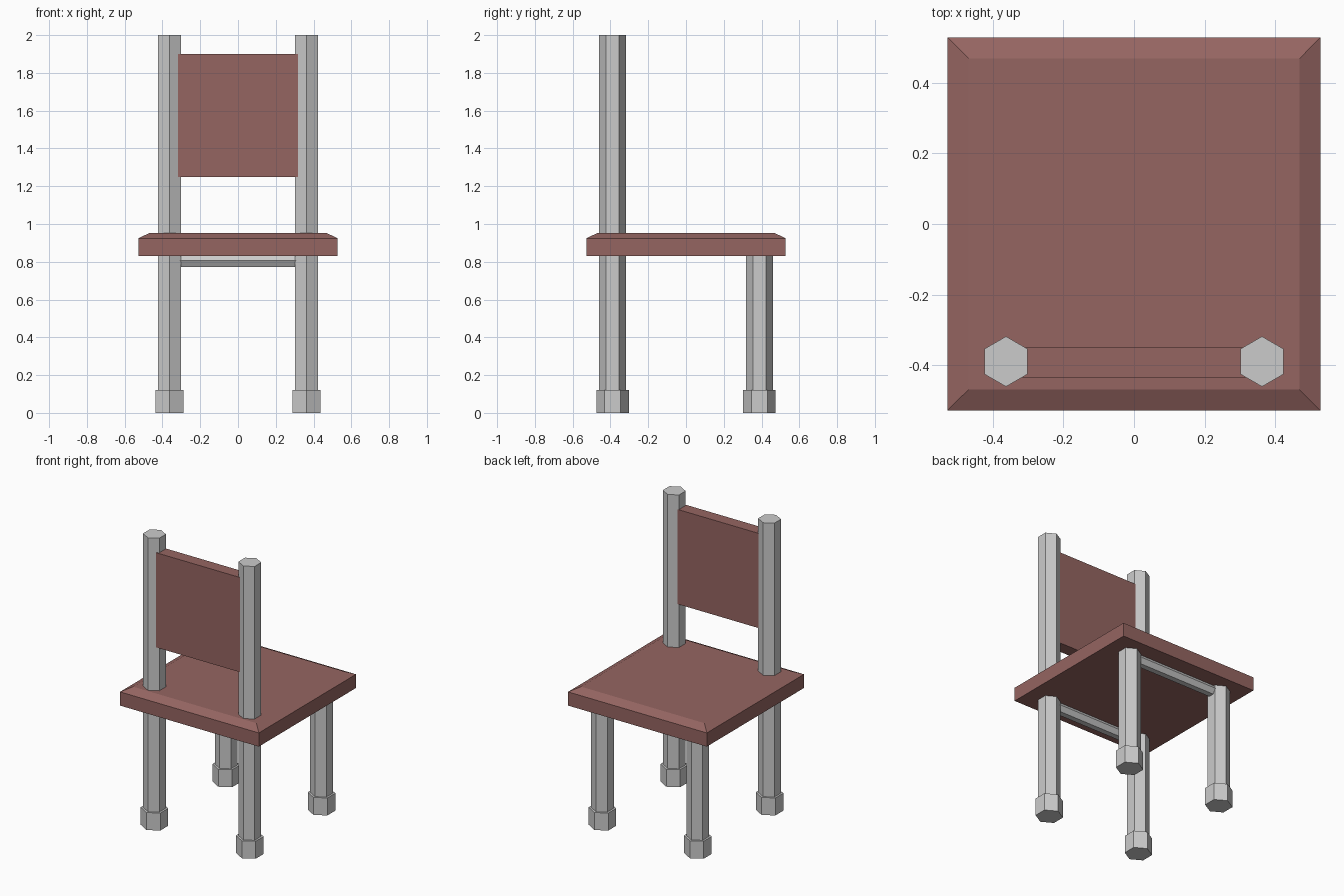
import bpy, bmesh, math
from mathutils import Matrix

if "Cube" in bpy.data.objects:
    bpy.data.objects.remove(bpy.data.objects["Cube"])

brown = bpy.data.materials.new("brown_wood")
brown.diffuse_color = (0.30, 0.13, 0.12, 1)
brown.use_nodes = True
brown.node_tree.nodes["Principled BSDF"].inputs["Base Color"].default_value = brown.diffuse_color


def add_object(name, bm, mat=None):
    bmesh.ops.recalc_face_normals(bm, faces=bm.faces)
    mesh = bpy.data.meshes.new(name)
    bm.to_mesh(mesh)
    bm.free()
    obj = bpy.data.objects.new(name, mesh)
    bpy.context.collection.objects.link(obj)
    if mat:
        mesh.materials.append(mat)
    return obj


def hex_prism(name, radius, length, matrix):
    bm = bmesh.new()
    # points of the hexagon lie along y
    bmesh.ops.create_cone(bm, cap_ends=True, segments=6, radius1=radius,
                          radius2=radius, depth=length)
    tip = max(bm.verts, key=lambda v: v.co.y).co
    if abs(tip.x) > radius * 0.1:
        bmesh.ops.rotate(bm, verts=bm.verts, matrix=Matrix.Rotation(math.pi / 6, 3, 'Z'))
    bmesh.ops.transform(bm, verts=bm.verts, matrix=matrix)
    return add_object(name, bm)


def box(bm, size, center):
    m = Matrix.Translation(center) @ Matrix.Diagonal((*size, 1))
    bmesh.ops.create_cube(bm, size=1, matrix=m)


LEG_X, LEG_Y = 0.362, 0.389

# Seat: slab with a sloped border on top
bm = bmesh.new()
box(bm, (1.054, 1.054, 0.094), (0, 0, 0.877))
bm.faces.ensure_lookup_table()
top = max(bm.faces, key=lambda f: f.calc_center_median().z)
bmesh.ops.inset_region(bm, faces=[top], thickness=0.083, depth=0)
bmesh.ops.translate(bm, verts=top.verts, vec=(0, 0, 0.029))
add_object("seat", bm, brown)

# Backrest panel, its ends set into the posts
bm = bmesh.new()
box(bm, (0.70, 0.085, 0.65), (0, -0.392, 1.575))
add_object("backrest", bm, brown)

# Legs with feet, and rails under the seat
for row, y, height in (("front", -LEG_Y, 2.0), ("back", LEG_Y, 0.85)):
    for side, x in (("left", -LEG_X), ("right", LEG_X)):
        hex_prism(f"{row}_{side}_leg", 0.071, height,
                  Matrix.Translation((x, y, height / 2)))
        hex_prism(f"{row}_{side}_foot", 0.086, 0.12,
                  Matrix.Translation((x, y, 0.06)))
    hex_prism(f"{row}_rail", 0.039, 2 * LEG_X,
              Matrix.Translation((0, y, 0.806)) @ Matrix.Rotation(math.pi / 2, 4, 'Y'))
